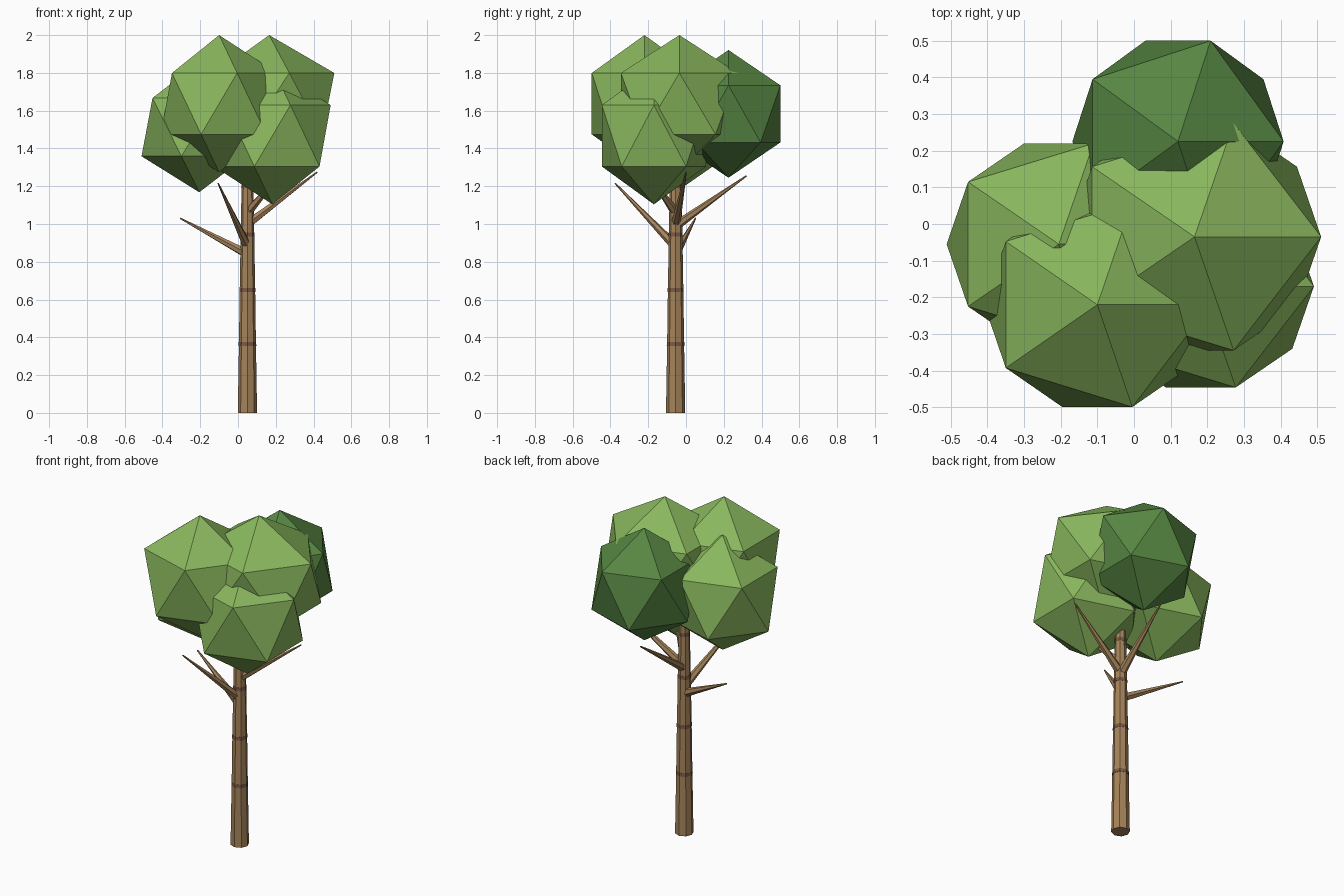
import bpy
import bmesh
from mathutils import Matrix, Vector

if "Cube" in bpy.data.objects:
    bpy.data.objects.remove(bpy.data.objects["Cube"], do_unlink=True)


def material(name, rgb):
    mat = bpy.data.materials.new(name)
    mat.use_nodes = True
    colour = (*rgb, 1.0)
    mat.diffuse_color = colour
    mat.node_tree.nodes["Principled BSDF"].inputs["Base Color"].default_value = colour
    return mat


LIGHT_LEAF = material("light_leaf_green", (0.25, 0.47, 0.11))
DARK_LEAF = material("dark_leaf_green", (0.095, 0.24, 0.055))
BARK = material("bark_brown", (0.38, 0.23, 0.105))
BAND = material("bark_band_brown", (0.19, 0.10, 0.06))


def finish(bm, name, mats):
    mesh = bpy.data.meshes.new(name)
    bmesh.ops.recalc_face_normals(bm, faces=bm.faces)
    bm.to_mesh(mesh)
    bm.free()
    for mat in mats:
        mesh.materials.append(mat)
    obj = bpy.data.objects.new(name, mesh)
    bpy.context.collection.objects.link(obj)
    return obj


def leaf_clump(name, centre, radii, mat):
    """Faceted twenty-sided foliage ball."""
    bm = bmesh.new()
    place = Matrix.Translation(centre) @ Matrix.Diagonal((*radii, 1))
    bmesh.ops.create_icosphere(bm, subdivisions=1, radius=1, matrix=place)
    finish(bm, name, [mat])


def tapered_rod(bm, start, end, r1, r2, sides, index=0):
    """Capped cone section between two points."""
    start, end = Vector(start), Vector(end)
    axis = end - start
    turn = Vector((0, 0, 1)).rotation_difference(axis).to_matrix().to_4x4()
    made = bmesh.ops.create_cone(
        bm, cap_ends=True, segments=sides, radius1=r1, radius2=r2,
        depth=axis.length, matrix=Matrix.Translation((start + end) / 2) @ turn)
    for face in {f for v in made["verts"] for f in v.link_faces}:
        face.material_index = index


# Trunk in stacked tapering sections, with a thin dark band at each joint
TRUNK_X, TRUNK_Y = 0.05, -0.055
joints = [(0, 0.051), (0.365, 0.045), (0.65, 0.041), (0.945, 0.036), (1.2, 0.031), (1.26, 0.029)]
bm = bmesh.new()
for (z1, r1), (z2, r2) in zip(joints, joints[1:]):
    tapered_rod(bm, (TRUNK_X, TRUNK_Y, z1), (TRUNK_X, TRUNK_Y, z2), r1, r2, 8)
for z, r in joints[1:-1]:
    tapered_rod(bm, (TRUNK_X, TRUNK_Y, z - 0.01), (TRUNK_X, TRUNK_Y, z + 0.01),
                r + 0.002, r + 0.001, 8, 1)
finish(bm, "trunk", [BARK, BAND])

# Bare branches: start height on the trunk, then tip position
branches = {
    "low_branch": (0.84, (-0.305, 0.05, 1.03)),
    "front_branch": (0.88, (-0.105, -0.375, 1.215)),
    "side_branch": (1.0, (0.42, 0.0, 1.275)),
    "back_branch": (0.99, (0.08, 0.32, 1.255)),
    "upper_branch": (1.06, (0.24, -0.21, 1.28)),
}
for name, (height, tip) in branches.items():
    bm = bmesh.new()
    tapered_rod(bm, (TRUNK_X, TRUNK_Y, height), tip, 0.025, 0.004, 6)
    finish(bm, name, [BARK])

# Foliage
leaf_clump("front_leaf_clump", (-0.10, -0.22, 1.637), (0.345, 0.328, 0.363), LIGHT_LEAF)
leaf_clump("top_leaf_clump", (0.165, -0.035, 1.637), (0.386, 0.364, 0.363), LIGHT_LEAF)
leaf_clump("low_leaf_clump", (0.182, -0.17, 1.467), (0.345, 0.324, 0.363), LIGHT_LEAF)
leaf_clump("side_leaf_clump", (-0.205, -0.055, 1.513), (0.342, 0.323, 0.345), LIGHT_LEAF)
leaf_clump("back_leaf_clump", (0.12, 0.225, 1.583), (0.322, 0.323, 0.338), DARK_LEAF)
